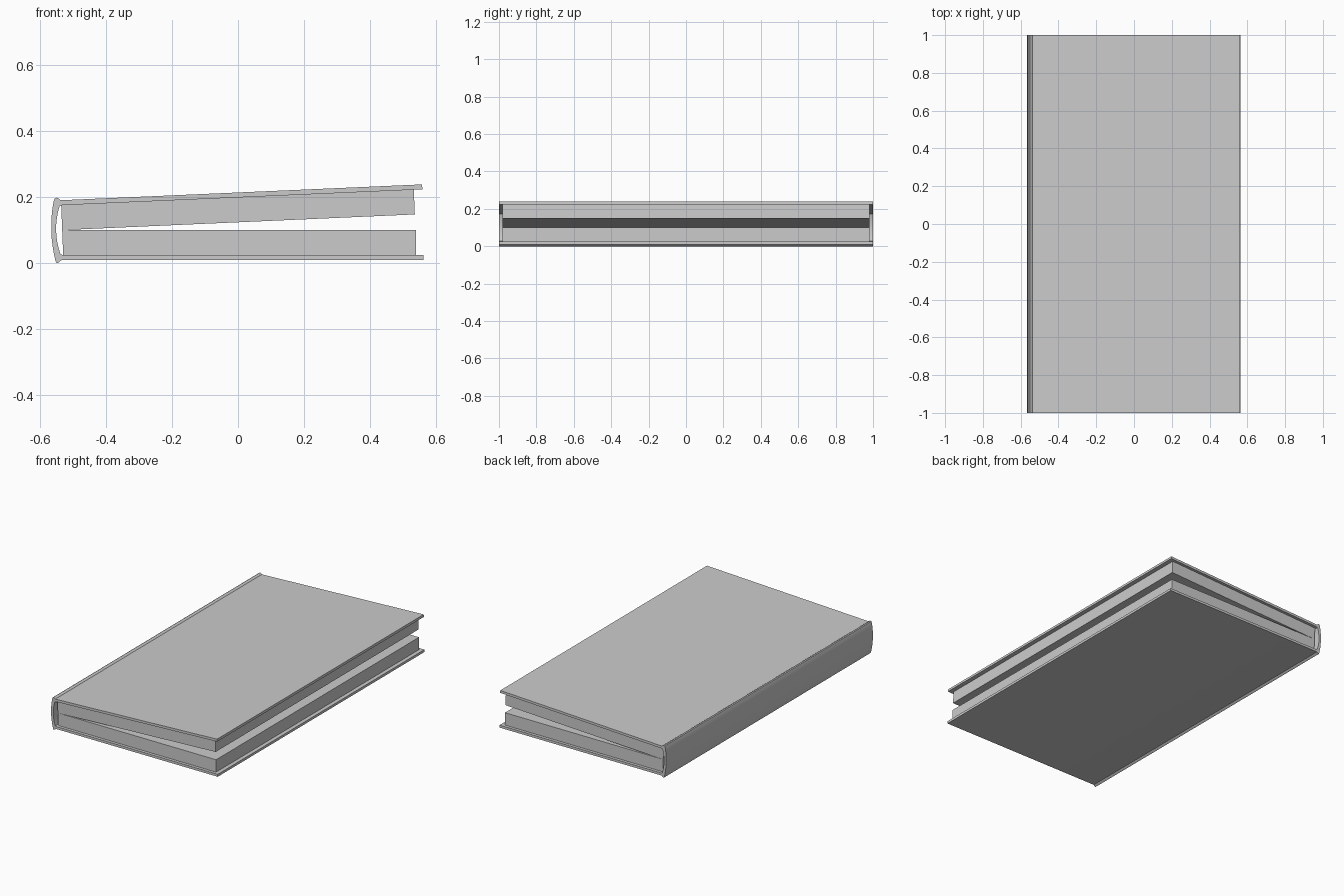
import bpy, bmesh, math
from mathutils import Vector

if "Cube" in bpy.data.objects:
    bpy.data.objects.remove(bpy.data.objects["Cube"])


def extrude_profile(name, pts, half, smooth=False):
    """Closed x-z outline extruded from -half to +half along y."""
    bm = bmesh.new()
    face = bm.faces.new([bm.verts.new((x, -half, z)) for x, z in pts])
    geo = bmesh.ops.extrude_face_region(bm, geom=[face])["geom"]
    moved = [g for g in geo if isinstance(g, bmesh.types.BMVert)]
    bmesh.ops.translate(bm, verts=moved, vec=Vector((0, 2 * half, 0)))
    bmesh.ops.recalc_face_normals(bm, faces=bm.faces)
    me = bpy.data.meshes.new(name)
    bm.to_mesh(me)
    bm.free()
    ob = bpy.data.objects.new(name, me)
    bpy.context.collection.objects.link(ob)
    if smooth:
        bpy.context.view_layer.objects.active = ob
        ob.select_set(True)
        bpy.ops.object.shade_smooth_by_angle(angle=math.radians(30))
        ob.select_set(False)
    return ob


def bow(x0, z0, x1, z1, bulge, n=8):
    """Points from one end to the other, bowed towards -x."""
    return [(x0 + (x1 - x0) * t - bulge * 4 * t * (1 - t), z0 + (z1 - z0) * t)
            for t in (i / n for i in range(n + 1))]


# Wrap-around cover: bottom board, bowed spine with rounded hinges, raised top board
outline = [(0.563, 0.01), (0.563, 0.025), (-0.53, 0.025)]
outline += bow(-0.538, 0.027, -0.541, 0.173, 0.012)
outline += [(-0.533, 0.176), (0.559, 0.224), (0.558, 0.239), (-0.538, 0.191)]
outline += [(-0.543, 0.196), (-0.55, 0.199), (-0.556, 0.196)]
outline += bow(-0.559, 0.188, -0.553, 0.006, 0.01)
outline += [(-0.549, 0.0), (-0.542, 0.003), (-0.536, 0.009), (-0.528, 0.01)]
extrude_profile("cover", outline, 1.0, smooth=True)

# Page blocks, opened as a narrow wedge
extrude_profile("lower_pages", [(-0.53, 0.025), (0.539, 0.025), (0.539, 0.101),
                                (-0.533, 0.101)], 0.982)
extrude_profile("upper_pages", [(-0.533, 0.101), (-0.50, 0.102), (0.536, 0.148),
                                (0.533, 0.223), (-0.536, 0.176)], 0.982)
